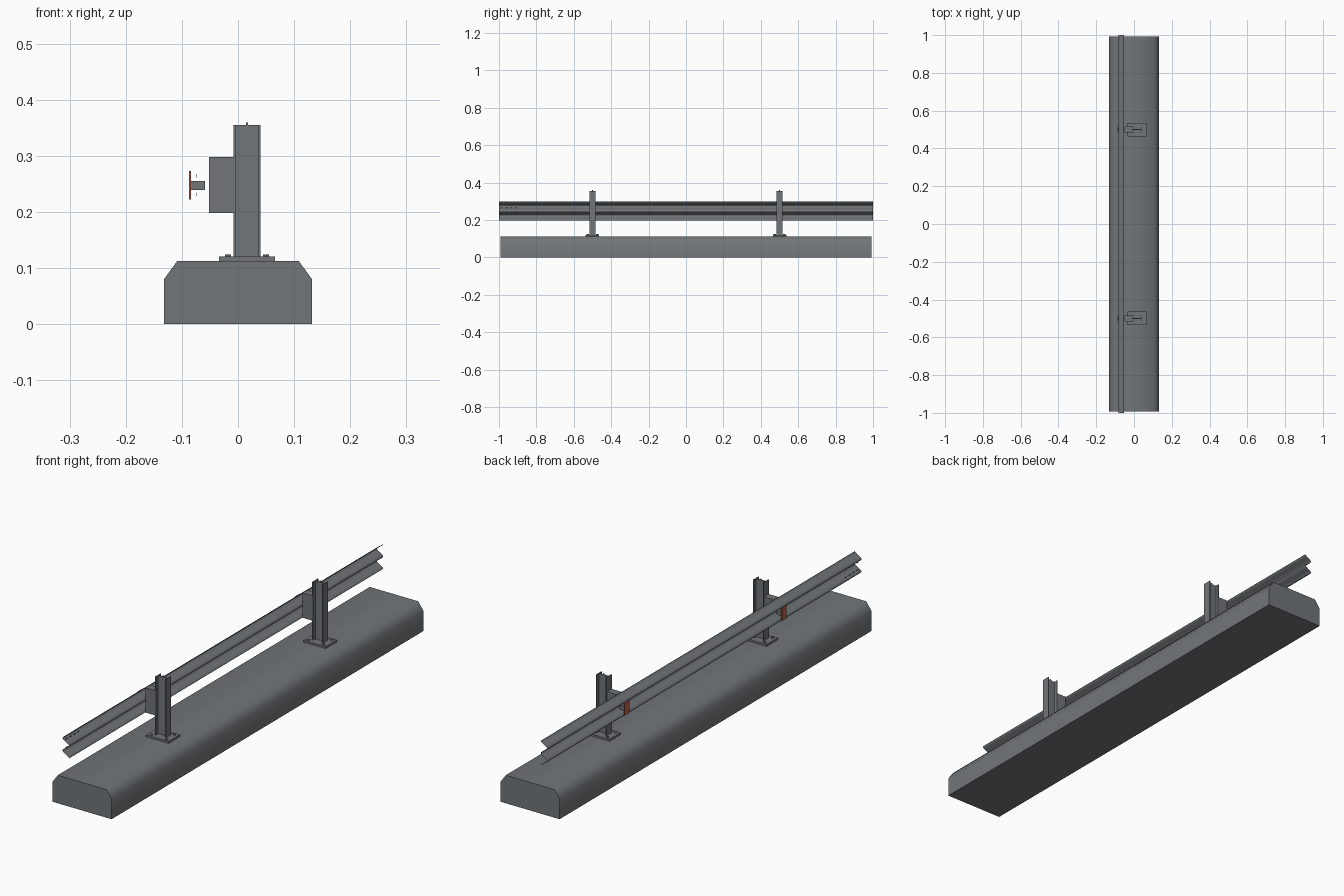
import bpy, bmesh, math
from mathutils import Matrix, Vector

cube = bpy.data.objects.get("Cube")
if cube:
    bpy.data.objects.remove(cube, do_unlink=True)


def material(name, rgb):
    m = bpy.data.materials.new(name)
    m.use_nodes = True
    m.diffuse_color = (*rgb, 1)
    m.node_tree.nodes["Principled BSDF"].inputs["Base Color"].default_value = (*rgb, 1)
    return m


GREY = material("weathered grey", (0.165, 0.18, 0.19))
ORANGE = material("reflector orange", (0.5, 0.12, 0.065))


def finish(name, bm, mat, smooth=None):
    mesh = bpy.data.meshes.new(name)
    bm.to_mesh(mesh)
    bm.free()
    obj = bpy.data.objects.new(name, mesh)
    bpy.context.collection.objects.link(obj)
    mesh.materials.append(mat)
    if smooth:
        bpy.ops.object.select_all(action='DESELECT')
        obj.select_set(True)
        bpy.context.view_layer.objects.active = obj
        bpy.ops.object.shade_smooth_by_angle(angle=math.radians(smooth))
    return obj


def add_box(bm, x, y, z):
    """Box from three (low, high) ranges."""
    size = [b - a for a, b in (x, y, z)]
    mid = [(a + b) / 2 for a, b in (x, y, z)]
    bmesh.ops.create_cube(bm, size=1, matrix=Matrix.Translation(mid) @ Matrix.Diagonal((*size, 1)))


def box(name, x, y, z, mat=GREY):
    bm = bmesh.new()
    add_box(bm, x, y, z)
    return finish(name, bm, mat)


# Foundation: chamfered section extruded along y
half = [(0.132, 0), (0.132, 0.08), (0.108, 0.113)]
section = half + [(-x, z) for x, z in reversed(half)]
bm = bmesh.new()
face = bm.faces.new([bm.verts.new((x, -0.993, z)) for x, z in section])
side = bmesh.ops.extrude_face_region(bm, geom=[face])["geom"]
bmesh.ops.translate(bm, vec=(0, 1.986, 0), verts=[v for v in side if isinstance(v, bmesh.types.BMVert)])
bmesh.ops.recalc_face_normals(bm, faces=bm.faces)
finish("concrete_base", bm, GREY, smooth=60)

# Rail: thin double-wave sheet
MID = 0.248


def wave(dz):
    return -0.0675 + 0.0145 * math.cos(40 * math.pi * dz)


bm = bmesh.new()
steps = 40
rows = []
for i in range(steps + 1):
    dz = 0.1 * i / steps - 0.05
    rows.append([bm.verts.new((wave(dz), y, MID + dz)) for y in (1, -1)])
for a, b in zip(rows, rows[1:]):
    bm.faces.new((a[0], a[1], b[1], b[0]))
finish("guard_rail", bm, GREY, smooth=60)

# Splice slots at the front end of the rail
bm = bmesh.new()
for i in range(4):
    for dz in (-0.0165, 0.0165):
        x, y, z = wave(dz), -0.985 + 0.025 * i, MID + dz
        add_box(bm, (x - 0.0005, x + 0.0005), (y - 0.005, y + 0.005), (z - 0.003, z + 0.003))
finish("splice_slots", bm, GREY)

for label, y in (("front", -0.5), ("back", 0.5)):
    def span(w):
        return (y - w, y + w)

    # Foot plate with hex bolts
    box(label + "_foot_plate", (-0.034, 0.066), span(0.036), (0.113, 0.121))
    bm = bmesh.new()
    for x in (-0.018, 0.05):
        for dy in (-0.025, 0.025):
            bmesh.ops.create_cone(bm, cap_ends=True, segments=6, radius1=0.006, radius2=0.006,
                                  depth=0.003, matrix=Matrix.Translation((x, y + dy, 0.1222)))
    finish(label + "_foot_bolts", bm, GREY)

    # H-section post with a small nub on top
    bm = bmesh.new()
    add_box(bm, (-0.008, -0.004), span(0.017), (0.121, 0.355))
    add_box(bm, (0.036, 0.04), span(0.017), (0.121, 0.355))
    add_box(bm, (-0.004, 0.036), span(0.002), (0.121, 0.355))
    add_box(bm, (0.014, 0.018), span(0.002), (0.355, 0.359))
    finish(label + "_post", bm, GREY)

    # Spacer block, reflector stem and reflector
    box(label + "_spacer_block", (-0.0515, -0.008), span(0.015), (0.198, 0.298))
    box(label + "_reflector_stem", (-0.084, -0.059), span(0.008), (0.239, 0.255))
    box(label + "_reflector", (-0.0875, -0.0835), span(0.015), (0.222, 0.273), ORANGE)
